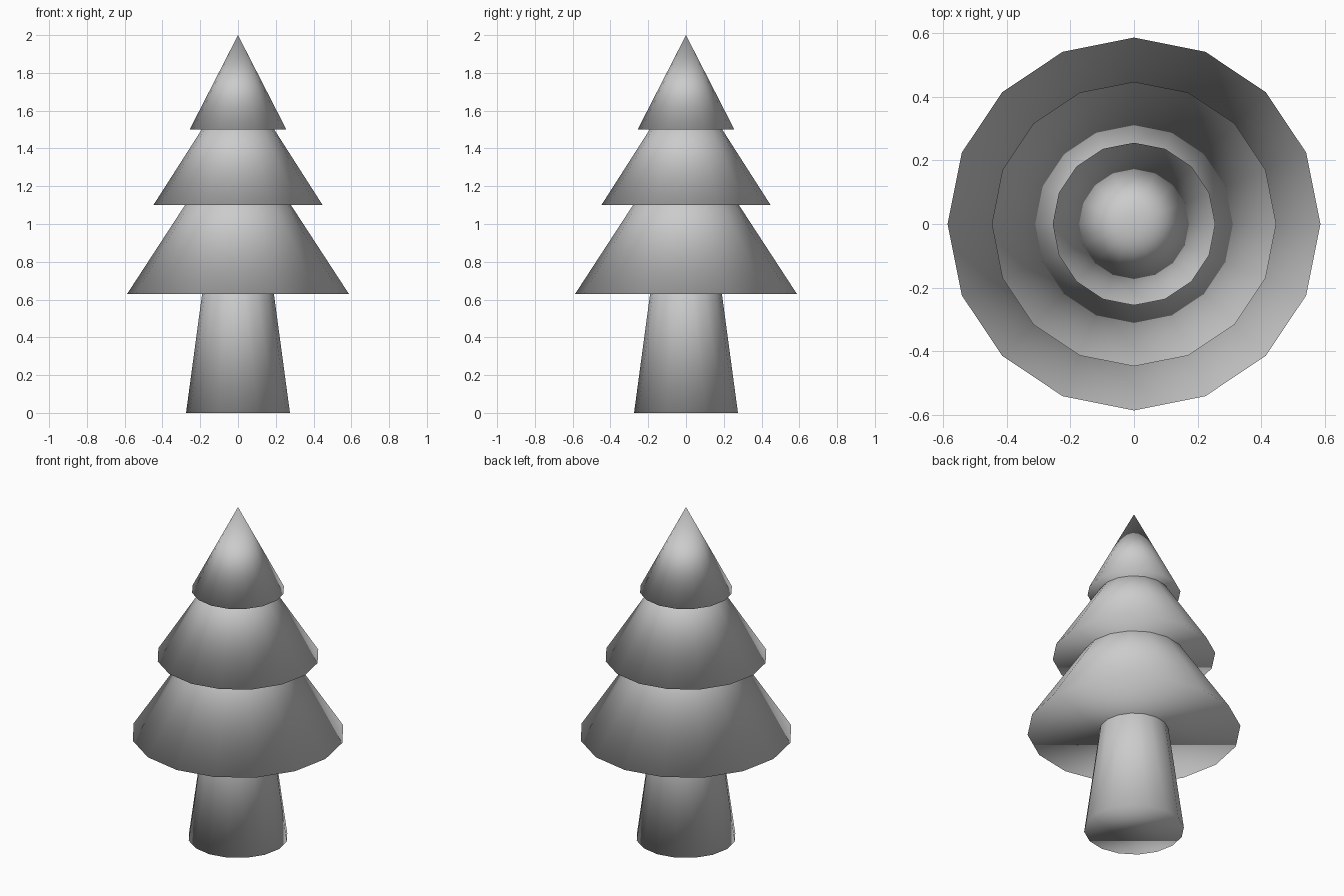
import bpy

if "Cube" in bpy.data.objects:
    bpy.data.objects.remove(bpy.data.objects["Cube"])

SIDES = 16


def cone(name, z0, z1, r0, r1=0.0):
    """Smooth-shaded low-poly cone or tapered column from z0 up to z1."""
    bpy.ops.mesh.primitive_cone_add(vertices=SIDES, radius1=r0, radius2=r1,
                                    depth=z1 - z0, location=(0, 0, (z0 + z1) / 2))
    obj = bpy.context.object
    obj.name = obj.data.name = name
    bpy.ops.object.shade_smooth()
    return obj


# Tapered trunk, running up inside the lowest tier
cone("trunk", 0.0, 0.95, 0.275, 0.147)

# Foliage tiers, each cone's tip hidden inside the tier above
cone("lower_foliage", 0.63, 1.53, 0.587)
cone("middle_foliage", 1.10, 1.80, 0.448)
cone("upper_foliage", 1.50, 2.00, 0.256)
